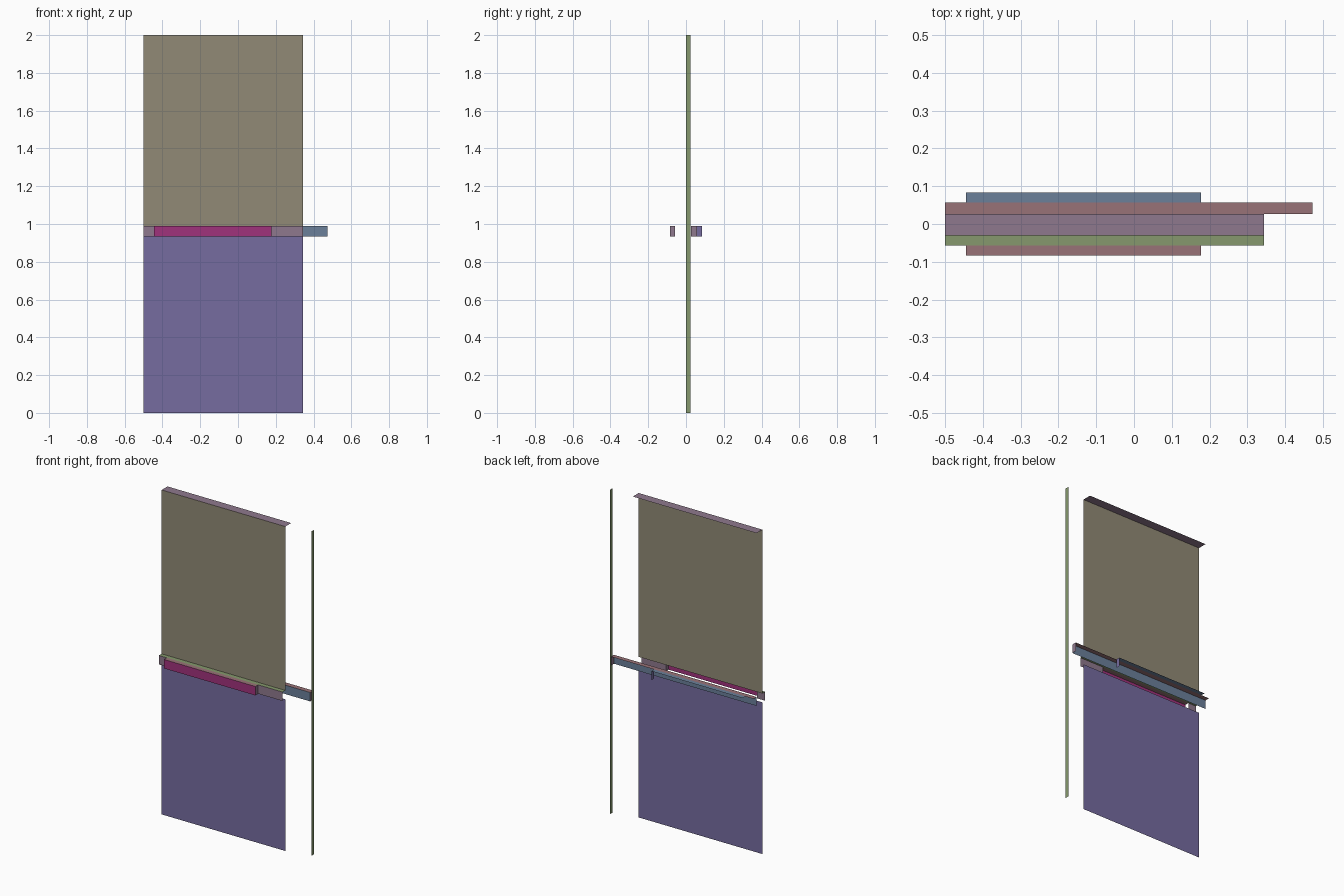
import bpy

cube = bpy.data.objects.get("Cube")
if cube:
    bpy.data.objects.remove(cube, do_unlink=True)


def linear(c):
    c /= 255
    return c / 12.92 if c <= 0.04045 else ((c + 0.055) / 1.055) ** 2.4


def material(name, *rgb):
    m = bpy.data.materials.new(name)
    col = [linear(c) for c in rgb] + [1.0]
    m.diffuse_color = col
    m.use_nodes = True
    m.node_tree.nodes["Principled BSDF"].inputs["Base Color"].default_value = col
    return m


khaki = material("khaki", 145, 138, 118)
purple = material("purple", 118, 108, 160)
magenta = material("magenta", 160, 50, 124)
mauve = material("mauve", 143, 121, 141)
blue = material("slate_blue", 107, 128, 154)
green = material("moss_green", 134, 153, 109)
red = material("dusty_red", 153, 114, 119)


def sheet(name, mat, x, y, z):
    """Flat rectangle; the axis given as one number is its normal."""
    if not isinstance(y, tuple):        # faces -y
        v = [(x[0], y, z[0]), (x[1], y, z[0]), (x[1], y, z[1]), (x[0], y, z[1])]
    elif not isinstance(z, tuple):      # faces +z
        v = [(x[0], y[0], z), (x[1], y[0], z), (x[1], y[1], z), (x[0], y[1], z)]
    else:                               # faces +x
        v = [(x, y[0], z[0]), (x, y[1], z[0]), (x, y[1], z[1]), (x, y[0], z[1])]
    me = bpy.data.meshes.new(name)
    me.from_pydata(v, [], [(0, 1, 2, 3)])
    me.materials.append(mat)
    ob = bpy.data.objects.new(name, me)
    bpy.context.collection.objects.link(ob)
    return ob


# Shared levels
LEFT, RIGHT = -0.5, 0.344               # panel edges
BAR = (-0.445, 0.177)                   # push bar extent
RAIL_END = 0.473
Y0, Y1, Y2, Y3, Y4, Y5 = -0.084, -0.057, -0.03, 0.027, 0.057, 0.084
Z0, Z1 = 0.935, 0.99                    # rail band
BAND = (Z0, Z1)

# Main panel, in two halves, with its top edge
sheet("upper_panel", khaki, (LEFT, RIGHT), Y2, (Z1, 2))
sheet("lower_panel", purple, (LEFT, RIGHT), Y2, (0, Z0))
sheet("panel_top", mauve, (LEFT, RIGHT), (Y2, Y3), 2)

# Front rail, open behind the front bar
sheet("front_rail_top", green, (LEFT, RIGHT), (Y1, Y2), Z1)
sheet("front_rail_face_a", mauve, (LEFT, BAR[0]), Y1, BAND)
sheet("front_rail_face_b", mauve, (BAR[1], RIGHT), Y1, BAND)

# Front bar
sheet("front_bar_face", magenta, BAR, Y0, BAND)
sheet("front_bar_top", red, BAR, (Y0, Y1), Z1)
sheet("front_bar_end", mauve, BAR[1], (Y0, Y1), BAND)

# Back rail
sheet("back_rail_face", blue, (LEFT, RAIL_END), Y3, BAND)
sheet("back_rail_top", red, (LEFT, RAIL_END), (Y3, Y4), Z1)
sheet("back_rail_end", mauve, RAIL_END, (Y3, Y4), BAND)

# Back bar
sheet("back_bar_top", blue, BAR, (Y4, Y5), Z1)
sheet("back_bar_end", purple, BAR[1], (Y4, Y5), BAND)

# Separate upright edge strip
sheet("side_strip", green, 0.5, (0.0, 0.025), (0, 2))
